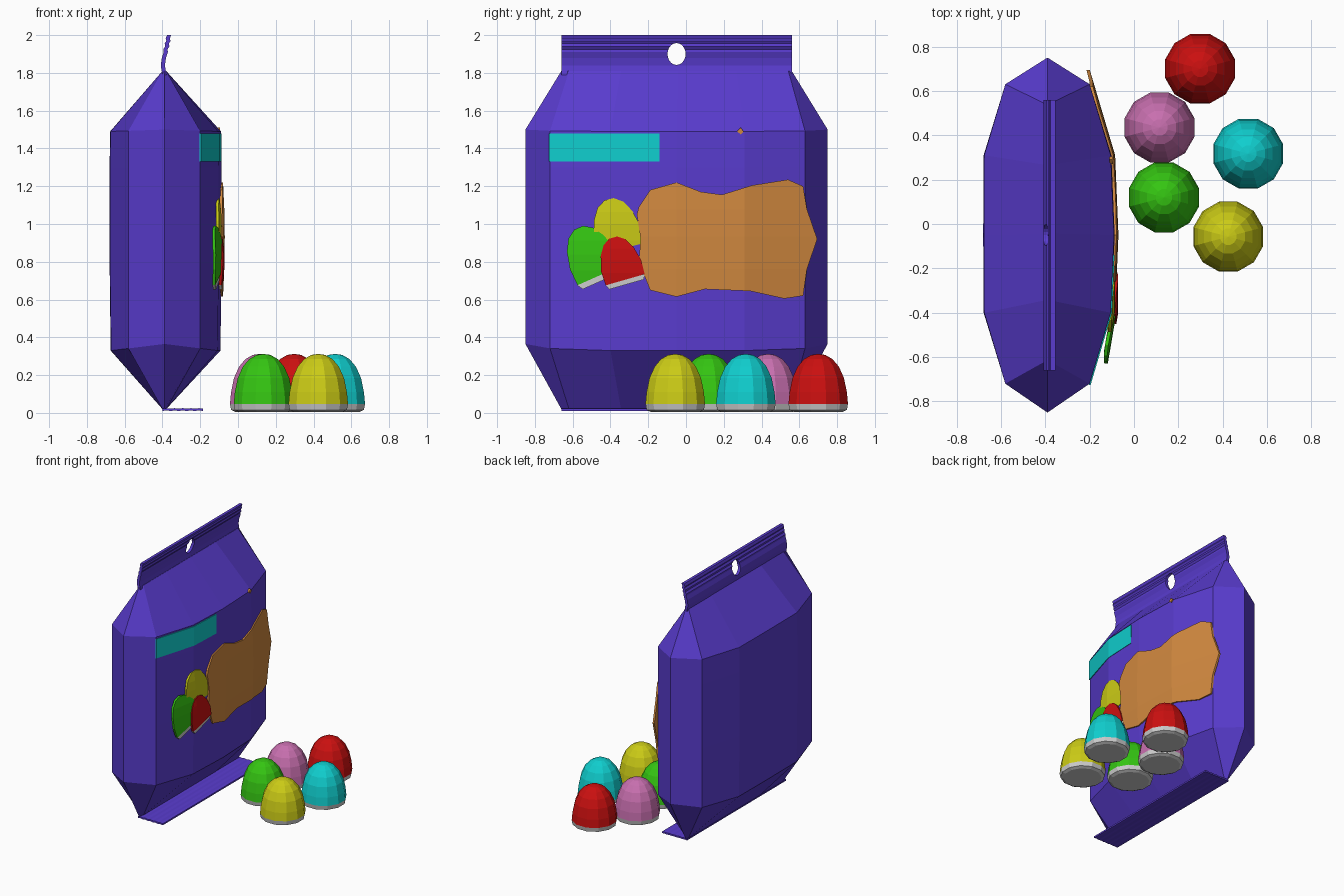
import bpy, bmesh, math
from mathutils import Vector

if "Cube" in bpy.data.objects:
    bpy.data.objects.remove(bpy.data.objects["Cube"])

def material(name, rgb):
    m = bpy.data.materials.new(name)
    m.diffuse_color = (*rgb, 1)
    m.use_nodes = True
    m.node_tree.nodes["Principled BSDF"].inputs["Base Color"].default_value = m.diffuse_color
    return m

PURPLE = material("purple", (0.10, 0.045, 0.62))
ORANGE = material("orange", (0.64, 0.25, 0.05))
RED = material("red", (0.60, 0.005, 0.005))
PINK = material("pink", (0.58, 0.16, 0.43))
CYAN = material("cyan", (0.005, 0.62, 0.62))
GREEN = material("green", (0.035, 0.56, 0.006))
YELLOW = material("yellow", (0.60, 0.60, 0.008))

def finish(name, bm, mat=None):
    bmesh.ops.remove_doubles(bm, verts=bm.verts, dist=1e-4)
    bmesh.ops.recalc_face_normals(bm, faces=bm.faces)
    me = bpy.data.meshes.new(name)
    bm.to_mesh(me)
    bm.free()
    ob = bpy.data.objects.new(name, me)
    bpy.context.collection.objects.link(ob)
    if mat:
        me.materials.append(mat)
    return ob

def loft(name, rings, mat=None):
    """Skin a stack of closed rings and cap both ends."""
    bm = bmesh.new()
    rows = [[bm.verts.new(p) for p in r] for r in rings]
    for a, b in zip(rows, rows[1:]):
        for i in range(len(a)):
            j = (i + 1) % len(a)
            bm.faces.new((a[i], a[j], b[j], b[i]))
    bm.faces.new(rows[0])
    bm.faces.new(rows[-1])
    return finish(name, bm, mat)

# Bag body: half section (distance from bag centre, y), mirrored across x
CX, Y0, Y1 = -0.39, -0.66, 0.56
half = [(0.19, -0.72), (0.285, -0.40), (0.30, -0.05), (0.285, 0.31), (0.19, 0.63)]
section = [(0, -0.85)] + half + [(0, 0.75)] + [(-min(d, 0.287), y) for d, y in reversed(half)]

def body_ring(z, lift, flat=1.0):
    return [(CX + d * (flat if abs(d) > 0.25 else 1), y,
             z + lift * (1 - min(1, abs(d) / 0.28))) for d, y in section]

def seam_ring(z):
    return [(CX + math.copysign(0.01, d) * (d != 0), max(Y0, min(Y1, y * 0.86)), z)
            for d, y in section]

loft("bag_body", [seam_ring(0.02), body_ring(0.33, 0.035, 0.99), body_ring(0.8, 0.0, 1.01),
                  body_ring(1.3, 0.0, 1.01), body_ring(1.49, 0.01), seam_ring(1.81)], PURPLE)

# Crimped seals: strip profile in x/z swept along y
def strip(name, path, normal):
    n = Vector(normal)
    outline = [Vector(p) + n for p in path] + [Vector(p) - n for p in reversed(path)]
    return loft(name, [[(p.x, y, p.y) for p in outline] for y in (Y0, Y1)], PURPLE)

top = strip("top_seal", [(-0.39, 1.79), (-0.398, 1.84), (-0.392, 1.88), (-0.382, 1.91),
                         (-0.384, 1.925), (-0.374, 1.94), (-0.377, 1.955),
                         (-0.368, 1.97), (-0.372, 1.98), (-0.365, 2.0)], (0.011, 0))
strip("bottom_seal", [(-0.40 + 0.0215 * i, 0.016 + 0.003 * (i % 2)) for i in range(11)], (0, 0.006))

# Hanging hole through the top seal
bpy.ops.mesh.primitive_cylinder_add(vertices=20, radius=1, depth=0.3, location=(-0.38, -0.05, 1.9),
                                    rotation=(0, math.pi / 2, 0))
cutter = bpy.context.object
cutter.name = "hole_cutter"
cutter.scale = (0.058, 0.048, 1)
cutter.hide_render = True
mod = top.modifiers.new("hole", "BOOLEAN")
mod.operation, mod.object, mod.solver = "DIFFERENCE", cutter, "EXACT"
bpy.context.view_layer.objects.active = top
bpy.ops.object.modifier_apply(modifier="hole")
bpy.data.objects.remove(cutter)

# Printed patches that follow the bag's right side
def surface_x(y):
    for (d0, a), (d1, b) in zip(half, half[1:]):
        if y <= b or b == half[-1][1]:
            return CX + d0 + (d1 - d0) * (y - a) / (b - a)

def tilted_x(y):
    return -0.095 + min(0, (y + 0.40) * 0.17)

def patch(name, pts, mat, offset, bulge=0.0, depth=0.015, base=surface_x):
    bm = bmesh.new()
    bm.faces.new([bm.verts.new((0, y, z)) for y, z in pts])
    zs = [z for _, z in pts]
    mid, h = (min(zs) + max(zs)) / 2, (max(zs) - min(zs)) / 2
    cuts = [((0, y, 0), (0, 1, 0)) for _, y in half[:-1]]
    if bulge:
        cuts += [((0, 0, mid + k * h), (0, 0, 1)) for k in (-0.5, 0.04, 0.5)]
    for co, no in cuts:
        bmesh.ops.bisect_plane(bm, geom=bm.verts[:] + bm.edges[:] + bm.faces[:],
                               plane_co=co, plane_no=no)
    for v in bm.verts:
        v.co.x = base(v.co.y) + offset + bulge * (1 - ((v.co.z - mid) / h) ** 2)
    ext = bmesh.ops.extrude_face_region(bm, geom=bm.faces[:], use_keep_orig=True)
    for v in ext["geom"]:
        if isinstance(v, bmesh.types.BMVert):
            v.co.x -= depth
    return finish(name, bm, mat)

patch("label_band", [(-0.725, 1.33), (-0.14, 1.33), (-0.14, 1.48), (-0.725, 1.48)],
      CYAN, 0.006, depth=0.008)
patch("orange_splash", [(-0.26, 1.05), (-0.25, 1.09), (-0.19, 1.18), (-0.05, 1.22), (0.08, 1.17),
                        (0.19, 1.155), (0.35, 1.205), (0.54, 1.235), (0.62, 1.20), (0.64, 1.08),
                        (0.695, 0.92), (0.64, 0.76), (0.62, 0.62), (0.52, 0.605), (0.34, 0.645),
                        (0.10, 0.655), (-0.05, 0.615), (-0.19, 0.65), (-0.25, 0.80),
                        (-0.24, 0.92)], ORANGE, 0.010, 0.010)
patch("orange_speck", [(0.27, 1.49), (0.29, 1.475), (0.305, 1.49), (0.29, 1.51)], ORANGE, 0.008)

# Printed sweets: tilted dome outlines with a pale base band
dome = [(0.125, 0.03), (0.128, 0.12), (0.105, 0.21), (0.07, 0.27), (0.025, 0.30)]
dome += [(-u, v) for u, v in reversed(dome)]
band = [(-0.11, 0), (0.11, 0), (0.127, 0.032), (-0.127, 0.032)]
for colour, mat, y, z, tilt, size, off in (("yellow", YELLOW, -0.335, 0.84, 14, 1.0, -0.003),
                                           ("green", GREEN, -0.445, 0.70, 24, 1.02, 0.004),
                                           ("red", RED, -0.315, 0.68, 16, 0.86, 0.012)):
    c, s = math.cos(math.radians(tilt)) * size, math.sin(math.radians(tilt)) * size
    place = lambda pts: [(y + u * c - v * s, z + u * s + v * c) for u, v in pts]
    patch("printed_sweet_" + colour, place(dome), mat, off, 0.012, base=tilted_x)
    patch("printed_base_" + colour, place(band), None, off, base=tilted_x)

# Loose sweets: 12-sided gumdrops on pale bases
def turned(name, profile, x, y, mat=None):
    ang = [math.radians(15 + 30 * i) for i in range(12)]
    return loft(name, [[(x + r * math.cos(a), y + r * math.sin(a), z) for a in ang]
                       for r, z in profile], mat)

for colour, mat, x, y in (("red", RED, 0.298, 0.70), ("pink", PINK, 0.115, 0.435),
                          ("cyan", CYAN, 0.515, 0.317), ("green", GREEN, 0.135, 0.12),
                          ("yellow", YELLOW, 0.425, -0.057)):
    turned("sweet_" + colour, [(0.163, 0.048), (0.157, 0.11), (0.141, 0.185), (0.113, 0.245),
                               (0.078, 0.285), (0.038, 0.307), (0.0005, 0.312)], x, y, mat)
    turned("sweet_base_" + colour, [(0.135, 0.006), (0.157, 0.016), (0.163, 0.048)], x, y)
